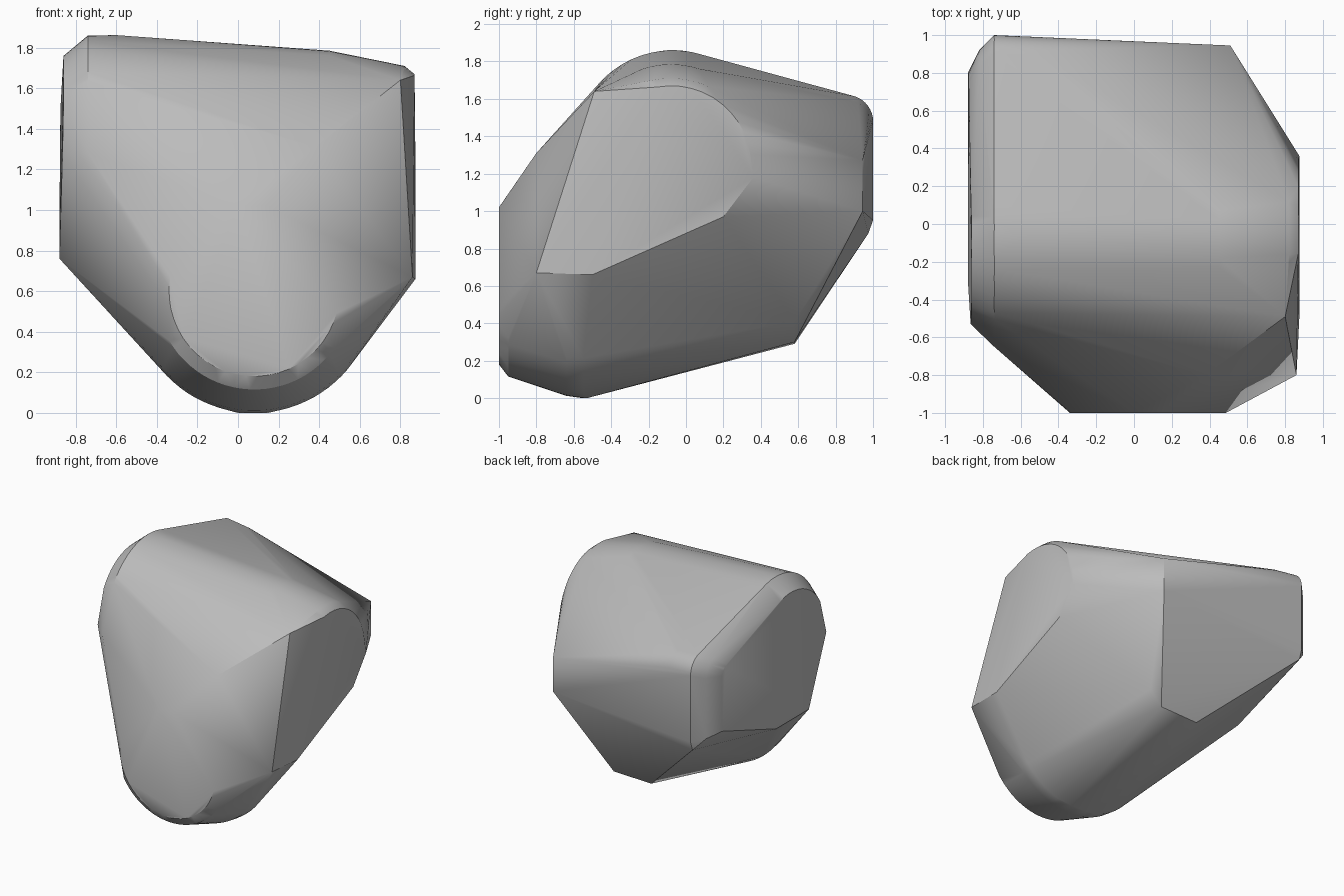
import bpy, bmesh, math, random
from mathutils import Vector

cube = bpy.data.objects.get("Cube")
if cube:
    bpy.data.objects.remove(cube, do_unlink=True)

stone = bpy.data.materials.new("stone grey")
stone.use_nodes = True
grey = (0.5, 0.5, 0.5, 1)
stone.diffuse_color = grey
stone.node_tree.nodes["Principled BSDF"].inputs["Base Color"].default_value = grey

points = []


def end_profile(x, yz):
    """Outline across the block at one x position."""
    points.extend((x, y, z) for y, z in yz)


def nose_arc(y, radius, start, end, steps=24):
    """Rounded lower front, an arc in the xz plane."""
    for i in range(steps + 1):
        a = math.radians(start + (end - start) * i / steps)
        points.append((0.08 + radius * math.cos(a), y, 0.6 + radius * math.sin(a)))


def round_top(x, y, z, radius, start, end, steps=12):
    """Rounded ridge, an arc in the yz plane."""
    for i in range(steps + 1):
        a = math.radians(start + (end - start) * i / steps)
        points.append((x, y + radius * math.cos(a), z + radius * math.sin(a)))


# Large end: outer rim, then the chamfered end face
round_top(-0.74, -0.07, 1.33, 0.53, 72, 145)
points.append((-0.6, -0.08, 1.862))
round_top(-0.74, 0.86, 1.48, 0.14, 0, 72, 8)
round_top(-0.55, 0.85, 1.46, 0.14, 0, 72, 6)
round_top(-0.82, 0.79, 1.45, 0.13, 0, 72, 6)
end_profile(-0.74, [(1.0, 0.95), (0.975, 0.88), (-0.65, 1.28)])
end_profile(-0.82, [(0.92, 0.97)])
round_top(-0.86, -0.09, 1.33, 0.43, 72, 150)
round_top(-0.875, 0.71, 1.42, 0.09, 0, 72, 6)
end_profile(-0.88, [(0.8, 1.0), (0.12, 0.76), (-0.29, 0.76)])
points.append((-0.865, -0.53, 1.28))

# Small end: slanted face with a rounded top
round_top(0.87, -0.08, 1.24, 0.43, 0, 100)
round_top(0.82, -0.08, 1.24, 0.47, 65, 105, 8)
round_top(0.45, -0.08, 1.3, 0.485, 72, 120, 8)
end_profile(0.875, [(0.36, 1.18), (0.2, 0.97), (-0.5, 0.66)])
points += [(0.8, -0.49, 1.64), (0.86, -0.8, 0.67)]

# Nose: front face, chamfer and belly
nose_arc(-1.0, 0.42, -190, -15)
nose_arc(-0.95, 0.485, -150, -35)
nose_arc(-0.64, 0.588, -140, -40)
nose_arc(-0.55, 0.6, -140, -40)
points += [(0.0, -0.53, 0.0), (0.15, -0.53, 0.0)]
points += [(0.0, -1.0, 1.02), (0.14, -1.0, 1.02), (0.38, -0.8, 1.31)]

# Back corner and back lower edge
points += [(0.51, 0.945, 1.27), (0.51, 0.945, 1.0), (0.33, 0.58, 0.41),
           (0.23, 0.58, 0.3), (-0.1, 0.58, 0.29)]

# Wrap everything into one solid; a tiny scatter keeps no points exactly coplanar
random.seed(4)
bm = bmesh.new()
for p in points:
    bm.verts.new(Vector(p) + Vector([random.uniform(-1, 1) for _ in p]) * 0.0004)
hull = bmesh.ops.convex_hull(bm, input=bm.verts)
spare = {v for v in hull["geom_interior"] + hull["geom_unused"]
         if isinstance(v, bmesh.types.BMVert)}
bmesh.ops.delete(bm, geom=list(spare), context="VERTS")
bmesh.ops.recalc_face_normals(bm, faces=bm.faces)
mesh = bpy.data.meshes.new("rock")
bm.to_mesh(mesh)
bm.free()
mesh.materials.append(stone)
rock = bpy.data.objects.new("rock", mesh)
bpy.context.collection.objects.link(rock)
bpy.context.view_layer.objects.active = rock
rock.select_set(True)
bpy.ops.object.shade_smooth_by_angle(angle=math.radians(30))
